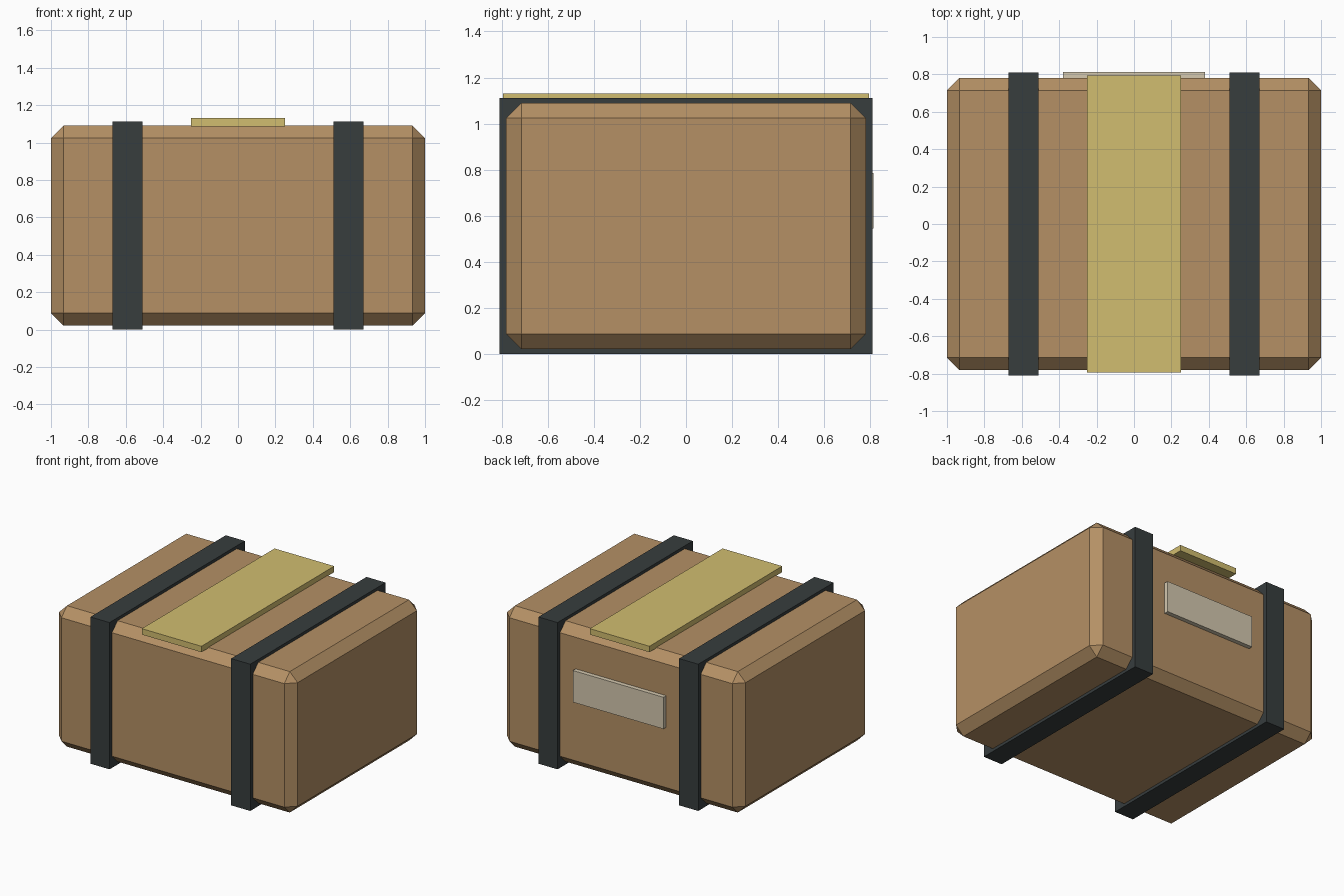
import bpy

old = bpy.data.objects.get("Cube")
if old:
    bpy.data.objects.remove(old, do_unlink=True)


def material(name, rgb):
    mat = bpy.data.materials.new(name)
    mat.use_nodes = True
    color = (*rgb, 1)
    mat.diffuse_color = color
    mat.node_tree.nodes["Principled BSDF"].inputs["Base Color"].default_value = color
    return mat


def box(name, low, high, mat, bevel=0):
    center = [(a + b) / 2 for a, b in zip(low, high)]
    bpy.ops.mesh.primitive_cube_add(size=1, location=center)
    obj = bpy.context.object
    obj.name = name
    obj.scale = [b - a for a, b in zip(low, high)]
    bpy.ops.object.transform_apply(location=False, rotation=False, scale=True)
    obj.data.materials.append(mat)
    if bevel:
        mod = obj.modifiers.new("chamfer", 'BEVEL')
        mod.width = bevel
        mod.segments = 1
    return obj


cardboard = material("cardboard brown", (0.46, 0.28, 0.13))
strap_dark = material("strap charcoal", (0.038, 0.047, 0.048))
tape_yellow = material("tape yellow", (0.64, 0.51, 0.16))
label_cream = material("label cream", (0.66, 0.58, 0.43))

# Chamfered carton
box("carton", (-1, -0.78, 0.022), (1, 0.78, 1.09), cardboard, bevel=0.066)

# Straps wrapped around the carton
for side, x in (("right", -0.59), ("left", 0.59)):
    box(side + "_strap", (x - 0.08, -0.81, 0), (x + 0.08, 0.81, 1.112), strap_dark)

# Tape across the top
box("top_tape", (-0.25, -0.795, 1.085), (0.25, 0.795, 1.13), tape_yellow)

# Label on the back
box("back_label", (-0.38, 0.77, 0.545), (0.38, 0.813, 0.785), label_cream)
